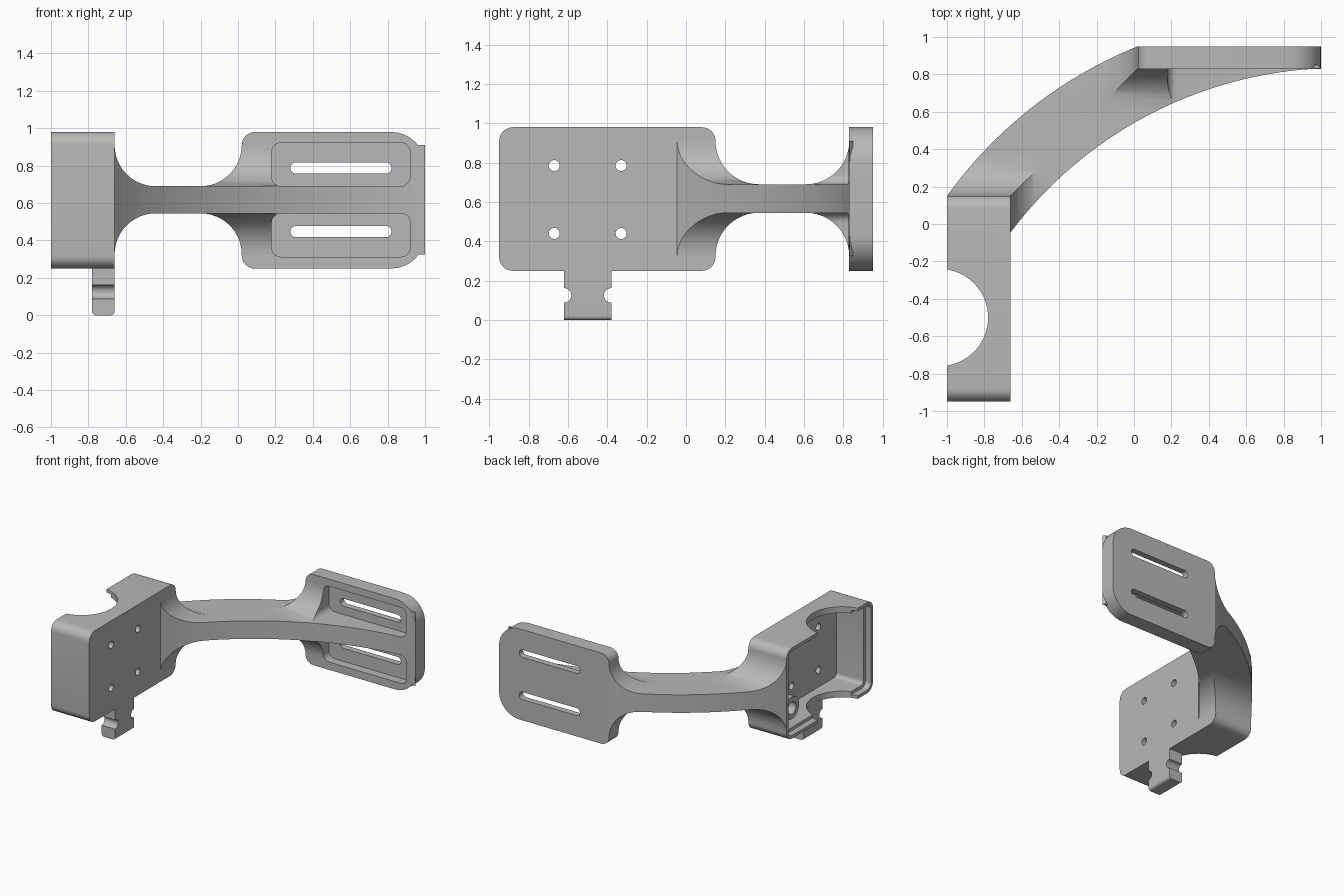
import bpy, bmesh, math
from mathutils import Vector

if "Cube" in bpy.data.objects:
    bpy.data.objects.remove(bpy.data.objects["Cube"], do_unlink=True)

grey = bpy.data.materials.new("plain grey")
grey.use_nodes = True
colour = (0.48, 0.48, 0.48, 1)
grey.diffuse_color = colour
grey.node_tree.nodes["Principled BSDF"].inputs["Base Color"].default_value = colour

MID, HALF, FILLET = 0.6175, 0.0725, 0.22   # arm centre height, half thickness, blend radius


def loft(name, rings):
    """Closed solid through a list of rings with equal point counts."""
    bm = bmesh.new()
    loops = [[bm.verts.new(p) for p in ring] for ring in rings]
    n = len(loops[0])
    for a, b in zip(loops, loops[1:]):
        for i in range(n):
            bm.faces.new((a[i], a[(i + 1) % n], b[(i + 1) % n], b[i]))
    bm.faces.new(loops[0][::-1])
    bm.faces.new(loops[-1])
    bmesh.ops.recalc_face_normals(bm, faces=bm.faces)
    mesh = bpy.data.meshes.new(name)
    bm.to_mesh(mesh)
    bm.free()
    mesh.materials.append(grey)
    ob = bpy.data.objects.new(name, mesh)
    bpy.context.scene.collection.objects.link(ob)
    return ob


def prism(name, outline, axis, lo, hi):
    """Extrude a 2D outline along an axis; outline uses the other two axes in order."""
    def place(p, d):
        c = list(p)
        c.insert("xyz".index(axis), d)
        return Vector(c)
    return loft(name, [[place(p, d) for p in outline] for d in (lo, hi)])


def rounded(a0, a1, b0, b1, r_low, r_high=None):
    """Rounded rectangle; r_low for corners at a0, r_high for corners at a1."""
    r_high = r_low if r_high is None else r_high
    corners = [(a1, b1, -1, -1, r_high, 0), (a0, b1, 1, -1, r_low, 90),
               (a0, b0, 1, 1, r_low, 180), (a1, b0, -1, 1, r_high, 270)]
    pts = []
    for a, b, sa, sb, r, start in corners:
        for k in range(9):
            t = math.radians(start + k * 11.25)
            pts.append((a + sa * r + r * math.cos(t), b + sb * r + r * math.sin(t)))
    return pts


def circle(a, b, r, n=32):
    return [(a + r * math.cos(math.tau * i / n), b + r * math.sin(math.tau * i / n)) for i in range(n)]


def box(name, x0, x1, y0, y1, z0, z1):
    return prism(name, [(x0, y0), (x1, y0), (x1, y1), (x0, y1)], "z", z0, z1)


def combine(ob, other, operation="DIFFERENCE"):
    mod = ob.modifiers.new("cut", "BOOLEAN")
    mod.operation, mod.solver, mod.object = operation, "EXACT", other
    bpy.context.view_layer.objects.active = ob
    bpy.ops.object.modifier_apply(modifier=mod.name)
    bpy.data.objects.remove(other, do_unlink=True)


def smooth(ob):
    bpy.ops.object.select_all(action="DESELECT")
    ob.select_set(True)
    bpy.context.view_layer.objects.active = ob
    bpy.ops.object.shade_smooth_by_angle(angle=math.radians(30))


def arc(p, q, s, n=32):
    """Points on the circle through p, q and s, from p to s."""
    (ax, ay), (bx, by), (cx, cy) = p, q, s
    d = 2 * (ax * (by - cy) + bx * (cy - ay) + cx * (ay - by))
    a2, b2, c2 = ax * ax + ay * ay, bx * bx + by * by, cx * cx + cy * cy
    ux = (a2 * (by - cy) + b2 * (cy - ay) + c2 * (ay - by)) / d
    uy = (a2 * (cx - bx) + b2 * (ax - cx) + c2 * (bx - ax)) / d
    r = math.hypot(ax - ux, ay - uy)
    t0, t1 = math.atan2(ay - uy, ax - ux), math.atan2(cy - uy, cx - ux)
    if abs(t1 - t0) > math.pi:
        t1 += math.copysign(math.tau, t0 - t1)
    return [(ux + r * math.cos(t0 + (t1 - t0) * i / n), uy + r * math.sin(t0 + (t1 - t0) * i / n))
            for i in range(n + 1)]


def flare(name, rect):
    """Spool-shaped block whose sides sweep out to the arm thickness; rect(d) gives its bounds."""
    angles = [math.radians(a * 7.5) for a in range(13)]
    top = [(FILLET * (1 - math.cos(a)), HALF + FILLET * (1 - math.sin(a))) for a in angles]
    profile = [(d, MID + h) for d, h in top] + [(d, MID - h) for d, h in reversed(top)]
    rings = []
    for d, z in profile:
        x0, x1, y0, y1 = rect(d)
        rings.append([(x0, y0, z), (x1, y0, z), (x1, y1, z), (x0, y1, z)])
    return loft(name, rings)


def pockets(y0, y1):
    for side in (-1, 1):
        b = sorted((MID + side * HALF, MID + side * 0.305))
        yield prism("pocket_cutter", [(x, z) for x, z in rounded(0.18, 0.92, *b, 0.05)], "y", y0, y1)


# Housing: hollow block, open on one side, with a round notch
housing = prism("housing", rounded(-0.95, 0.15, 0.25, 0.98, 0.07), "x", -1, -0.66)
combine(housing, prism("cavity", rounded(-0.90, 0.10, 0.30, 0.93, 0.03), "x", -1.1, -0.71))
combine(housing, prism("rebate", rounded(-0.925, 0.125, 0.275, 0.955, 0.045), "x", -1.1, -0.95))
combine(housing, prism("notch", circle(-1.04, -0.5, 0.26, 64), "z", 0.1, 1.1))
for y in (-0.67, -0.33):
    for z in (0.44, 0.785):
        combine(housing, prism("screw_hole", circle(y, z, 0.028, 24), "x", -0.8, -0.6))

# Screw boss inside the housing
boss = prism("screw_boss", circle(-0.02, 0.44, 0.09), "x", -0.72, -0.93)
combine(boss, prism("boss_hole", circle(-0.02, 0.44, 0.05), "x", -0.8, -1.0))

# Tab under the housing with a round notch on each edge
tab = prism("lower_tab", rounded(-0.78, -0.66, 0, 0.3, 0.02), "y", -0.62, -0.38)
combine(tab, box("tab_trim", -0.9, -0.5, -0.8, -0.2, 0.27, 0.4))
for y in (-0.62, -0.38):
    combine(tab, prism("tab_notch", circle(y, 0.125, 0.037), "x", -0.9, -0.5))

# Mounting plate with two pockets and two slots
plate = prism("mounting_plate", rounded(0.02, 1, 0.25, 0.98, 0.07, 0.18), "y", 0.83, 0.95)
for cutter in pockets(0.5, 0.90):
    combine(plate, cutter)
for side in (-1, 1):
    z = MID + side * 0.17
    combine(plate, prism("slot", rounded(0.28, 0.82, z - 0.03, z + 0.03, 0.029), "y", 0.7, 1.1))

# Curved arm: slab and two flared ends, trimmed to the curved plan
arm = box("curved_arm", -1.2, 1.2, -1, 1.2, MID - HALF, MID + HALF)
combine(arm, flare("housing_flare", lambda d: (-1.3, -0.66 + d, -1.1, 0.15 + d)), "UNION")
combine(arm, flare("plate_flare", lambda d: (0.02 - d, 1.3, 0.83 - d, 1.3)), "UNION")
outer = arc((-1, 0.15), (-0.556, 0.615), (0.02, 0.95))
inner = arc((1, 0.832), (0, 0.54), (-0.66, -0.045))
plan = outer + [(0.04, 0.94), (0.04, 0.85), (0.98, 0.85)] + inner + [(-0.68, -0.06), (-0.68, 0.13), (-0.99, 0.13)]
combine(arm, prism("arm_plan", plan, "z", 0.2, 1.05), "INTERSECT")
for cutter in pockets(0.3, 0.90):
    combine(arm, cutter)

for part in (housing, boss, tab, plate, arm):
    smooth(part)
